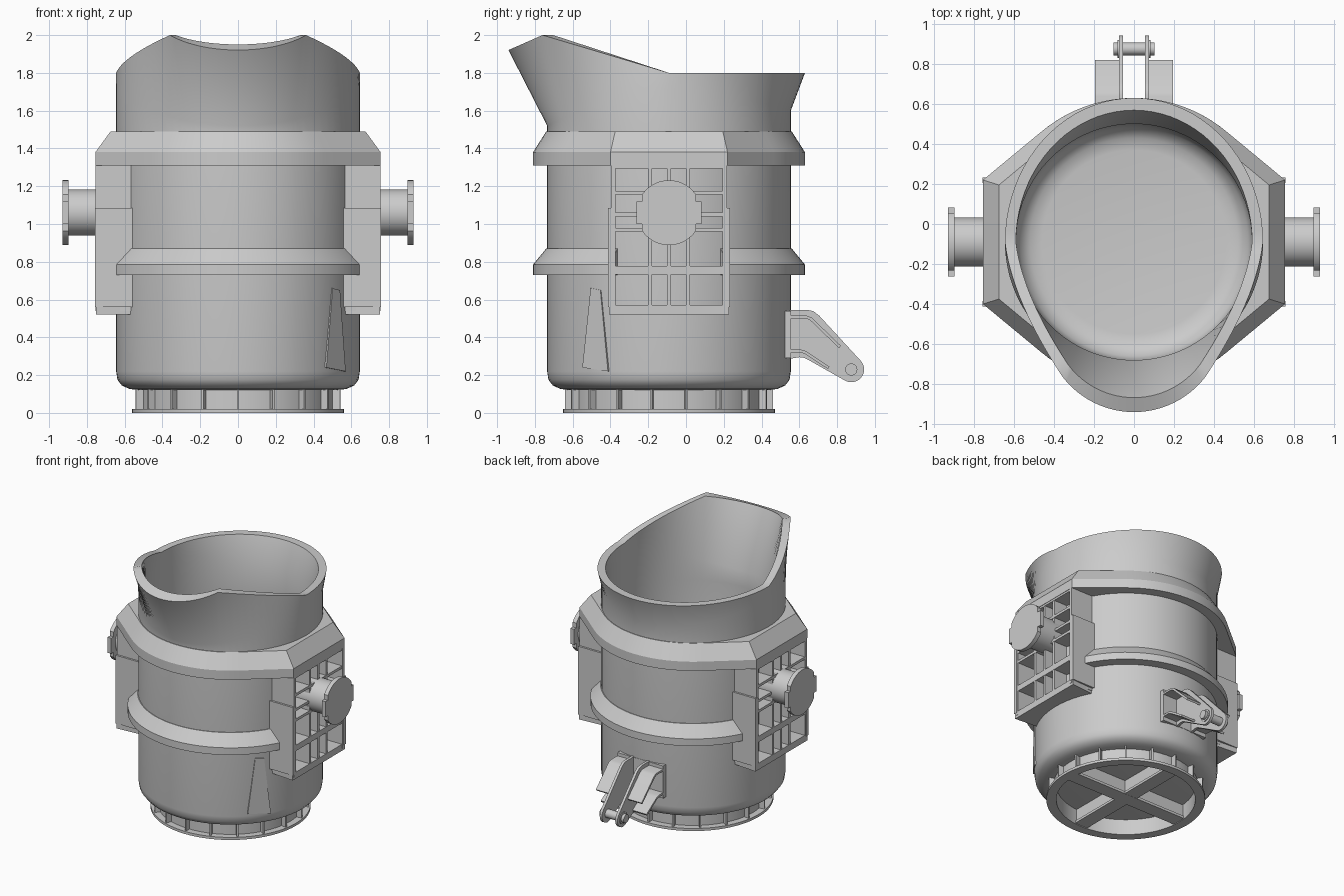
import bpy, bmesh
from math import sin, cos, pi, radians, sqrt, atan2, acos, asin

if "Cube" in bpy.data.objects:
    bpy.data.objects.remove(bpy.data.objects["Cube"])

CY = -0.09  # vessel axis


def loft(name, rings, wrap=False, cyclic=True, caps=True, angle=35):
    """Skin a list of equal-length point rings."""
    bm = bmesh.new()
    vs = [[bm.verts.new(p) for p in r] for r in rings]
    n = len(rings[0])
    pairs = list(zip(vs, vs[1:])) + ([(vs[-1], vs[0])] if wrap else [])
    for a, b in pairs:
        for i in range(n if cyclic else n - 1):
            j = (i + 1) % n
            bm.faces.new((a[i], a[j], b[j], b[i]))
    if caps and not wrap:
        bm.faces.new(vs[0])
        bm.faces.new(vs[-1])
    bmesh.ops.recalc_face_normals(bm, faces=bm.faces)
    me = bpy.data.meshes.new(name)
    bm.to_mesh(me)
    bm.free()
    me.shade_smooth()
    me.set_sharp_from_angle(angle=radians(angle))
    ob = bpy.data.objects.new(name, me)
    bpy.context.collection.objects.link(ob)
    return ob


def prism_x(name, pts, x0, x1):
    return loft(name, [[(x, y, z) for y, z in pts] for x in (x0, x1)])


def prism_z(name, pts, z0, z1):
    return loft(name, [[(x, y, z) for x, y in pts] for z in (z0, z1)])


def box(name, x0, x1, y0, y1, z0, z1):
    return prism_x(name, [(y0, z0), (y1, z0), (y1, z1), (y0, z1)], x0, x1)


def circle(r, n, cx=0.0, cy=0.0):
    return [(cx + r * cos(2 * pi * i / n), cy + r * sin(2 * pi * i / n)) for i in range(n)]


def revolve_ring(name, prof, n=72):
    """Closed (r, z) profile turned around the vessel axis."""
    return loft(name, [[(x, y, z) for x, y in circle(r, n, 0, CY)] for r, z in prof], wrap=True)


# ---- vessel shell with pouring lip ----
half = []  # right half of the rim, back to front
for i in range(20):
    t = pi / 2 * (1 - i / 20)
    half.append((0.645 * cos(t), CY + 0.72 * sin(t)))
for i in range(14):
    t = i / 14
    a, b, c = (1 - t) ** 2, 2 * t * (1 - t), t * t
    half.append((0.645 * a + 0.61 * b + 0.36 * c, CY * a - 0.38 * b - 0.76 * c))
half_arc = asin(0.36 / 0.45)
for i in range(13):
    t = half_arc * (1 - i / 12)
    half.append((0.45 * sin(t), -0.49 - 0.45 * cos(t)))
rim = half + [(-x, y) for x, y in half[-2:0:-1]]
angs = [atan2(y - CY, x) for x, y in rim]


def rim_z(y, corner, slope):
    if y > CY:
        return 1.8
    if y >= corner:
        return 1.8 + 0.2 * (CY - y) / (CY - corner)
    return 2.0 - slope * (corner - y)


def flare_z(a):
    s = sin(a)
    return 1.72 - (0.12 if s > 0 else 0.20) * abs(s) ** 1.5


def ring(r, z):
    return [(r * cos(a), CY + r * sin(a), z) for a in angs]


def flare(r):
    return [(r * cos(a), CY + r * sin(a), flare_z(a)) for a in angs]


k = 0.915
inner = [(x * k, CY + (y - CY) * k) for x, y in rim]
rings = [ring(0.52, 0.12), ring(0.575, 0.127), ring(0.615, 0.145), ring(0.638, 0.175), ring(0.645, 0.22),
         ring(0.645, 1.45), flare(0.645),
         [(x, y, rim_z(y, -0.76, 0.44)) for x, y in rim],
         [(x, y, rim_z(y, -0.703, 0.3)) for x, y in inner],
         flare(0.59), ring(0.59, 1.4), ring(0.59, 0.32), ring(0.57, 0.25), ring(0.52, 0.21), ring(0.46, 0.2)]
loft("ladle_shell", rings, angle=40)


# ---- upper belt: round front and back, straight across the trunnion sides ----
def belt_outline(R, hx, hy, z):
    phi, d = atan2(hy, hx), sqrt(hx * hx + hy * hy)
    t = phi + acos(min(1, R / d))
    q = []
    for a0, a1, n in ((0, phi, 4), (phi, t, 5), (t, pi / 2, 10)):
        for i in range(n):
            a = a0 + (a1 - a0) * i / n
            r = hx / cos(a) if a0 == 0 else (R / cos(t - a) if a < t - 1e-6 else R)
            q.append((a, r))
    q.append((pi / 2, R))
    quad = [(r * cos(a), r * sin(a)) for a, r in q]
    top = quad + [(-x, y) for x, y in quad[-2::-1]]
    full = top + [(x, -y) for x, y in top[-2:0:-1]]
    return [(x, y + CY, z) for x, y in full]


def pull_in(r, pts, z):
    out = []
    for x, y, _ in pts:
        d = sqrt(x * x + (y - CY) ** 2)
        out.append((x * r / d, CY + (y - CY) * r / d, z))
    return out


low = belt_outline(0.72, 0.755, 0.31, 1.31)
mid = belt_outline(0.72, 0.755, 0.31, 1.38)
top = belt_outline(0.65, 0.675, 0.285, 1.49)
loft("upper_belt", [pull_in(0.62, low, 1.31), low, mid, top, pull_in(0.62, top, 1.49)], wrap=True, angle=25)

# ---- lower belt: front and back arcs between the side boxes ----
belt = [(0.62, 0.73), (0.72, 0.73), (0.72, 0.785), (0.65, 0.87), (0.62, 0.87)]
for name, start in (("lower_belt_back", 25), ("lower_belt_front", 205)):
    loft(name, [[(r * cos(a), CY + r * sin(a), z) for r, z in belt]
                for a in (radians(start + 130 * i / 32) for i in range(33))])

# ---- ribbed side boxes and trunnions ----
for side, s in (("right", 1), ("left", -1)):
    for e in (-1, 1):
        y = CY + e * 0.295
        box(f"{side}_box_cheek", s * 0.545, s * 0.755, y - 0.012, y + 0.012, 0.54, 1.32)
        y = CY + e * 0.308
        box(f"{side}_box_cheek_plate", s * 0.55, s * 0.757, y - 0.014, y + 0.014, 0.56, 1.085)
    for dy in (-0.1, 0, 0.1):
        x0 = sqrt(0.62 ** 2 - dy * dy)
        box(f"{side}_box_upright", s * x0, s * 0.75, CY + dy - 0.01, CY + dy + 0.01, 0.54, 1.32)
    arc = [radians(29 - 58 * i / 10) for i in range(11)]
    for z, h, w in ((0.545, 0.05, 0.317), (0.755, 0.045, 0.295), (0.97, 0.02, 0.295),
                    (1.05, 0.02, 0.295), (1.165, 0.02, 0.295), (1.305, 0.02, 0.295)):
        pts = [(s * 0.752, CY - w), (s * 0.752, CY + w)]
        pts += [(s * 0.62 * cos(a), CY + 0.62 * sin(a)) for a in arc]
        prism_z(f"{side}_box_shelf", pts, z - h / 2, z + h / 2)
    prism_x(f"{side}_trunnion", circle(0.122, 40, CY, 1.06), s * 0.61, s * 0.92)
    # notched retaining disc
    q = [(0.172, 0.06), (0.143, 0.06)]
    q += [(0.172 * cos(radians(34 + 56 * i / 8)), 0.172 * sin(radians(34 + 56 * i / 8))) for i in range(9)]
    up = q + [(-y, z) for y, z in q[-2::-1]]
    disc = up + [(-y, -z) for y, z in up]
    prism_x(f"{side}_trunnion_disc", [(CY + y, 1.06 + z) for y, z in disc], s * 0.898, s * 0.93)

# ---- tapered wear plate on the front right of the wall ----
plate = prism_x("wear_plate", [(-0.085, 0.24), (0.085, 0.22), (0.035, 0.65), (-0.03, 0.66)], 0.63, 0.65)
plate.location = (0, CY, 0)
plate.rotation_euler = (0, 0, radians(-37))

# ---- base ring, ribs and cross beams ----
revolve_ring("base_flange", [(0.49, 0.0), (0.56, 0.0), (0.56, 0.02), (0.49, 0.02)])
revolve_ring("base_wall", [(0.49, 0.01), (0.51, 0.01), (0.51, 0.14), (0.49, 0.14)])
for i in range(18):
    rib = box("base_rib", 0.5, 0.55, -0.006, 0.006, 0.01, 0.127)
    rib.location = (0, CY, 0)
    rib.rotation_euler = (0, 0, radians(10 + 20 * i))
for i, nm in enumerate(("base_beam_across", "base_beam_along")):
    for part, hw, off, z0, z1 in (("foot", 0.055, 0, 0.005, 0.025), ("web", 0.008, -0.035, 0.02, 0.13),
                                  ("web", 0.008, 0.035, 0.02, 0.13)):
        b = box(f"{nm}_{part}", -0.495, 0.495, off - hw, off + hw, z0 + i * 0.001, z1)
        b.location = (0, CY, 0)
        b.rotation_euler = (0, 0, i * pi / 2)

# ---- rear tilting lug ----
end = [(0.875 + 0.068 * cos(radians(a)), 0.23 + 0.068 * sin(radians(a))) for a in range(42, -127, -14)]
lug = [(0.54, 0.285), (0.54, 0.545), (0.645, 0.545), (0.675, 0.538), (0.705, 0.515)] + end
lug += [(0.64, 0.285), (0.62, 0.293), (0.6, 0.295)]
for s in (-1, 1):
    prism_x("lug_cheek", lug, s * 0.056, s * 0.076)
    upper = [(0.52, 0.515), (0.64, 0.515), (0.665, 0.505), (0.82, 0.355),
             (0.81, 0.343), (0.658, 0.49), (0.635, 0.5), (0.52, 0.5)]
    lower = [(0.52, 0.335), (0.61, 0.335), (0.635, 0.327), (0.76, 0.245),
             (0.752, 0.232), (0.63, 0.312), (0.608, 0.32), (0.52, 0.32)]
    prism_x("lug_upper_gusset", upper, s * 0.07, s * 0.195)
    prism_x("lug_lower_gusset", lower, s * 0.07, s * 0.195)
    prism_x("lug_pin_collar", circle(0.045, 28, 0.875, 0.23), s * 0.076, s * 0.082)
box("lug_base_plate", -0.195, 0.195, 0.515, 0.557, 0.29, 0.54)
prism_x("lug_pin", circle(0.032, 28, 0.875, 0.23), -0.103, 0.103)
